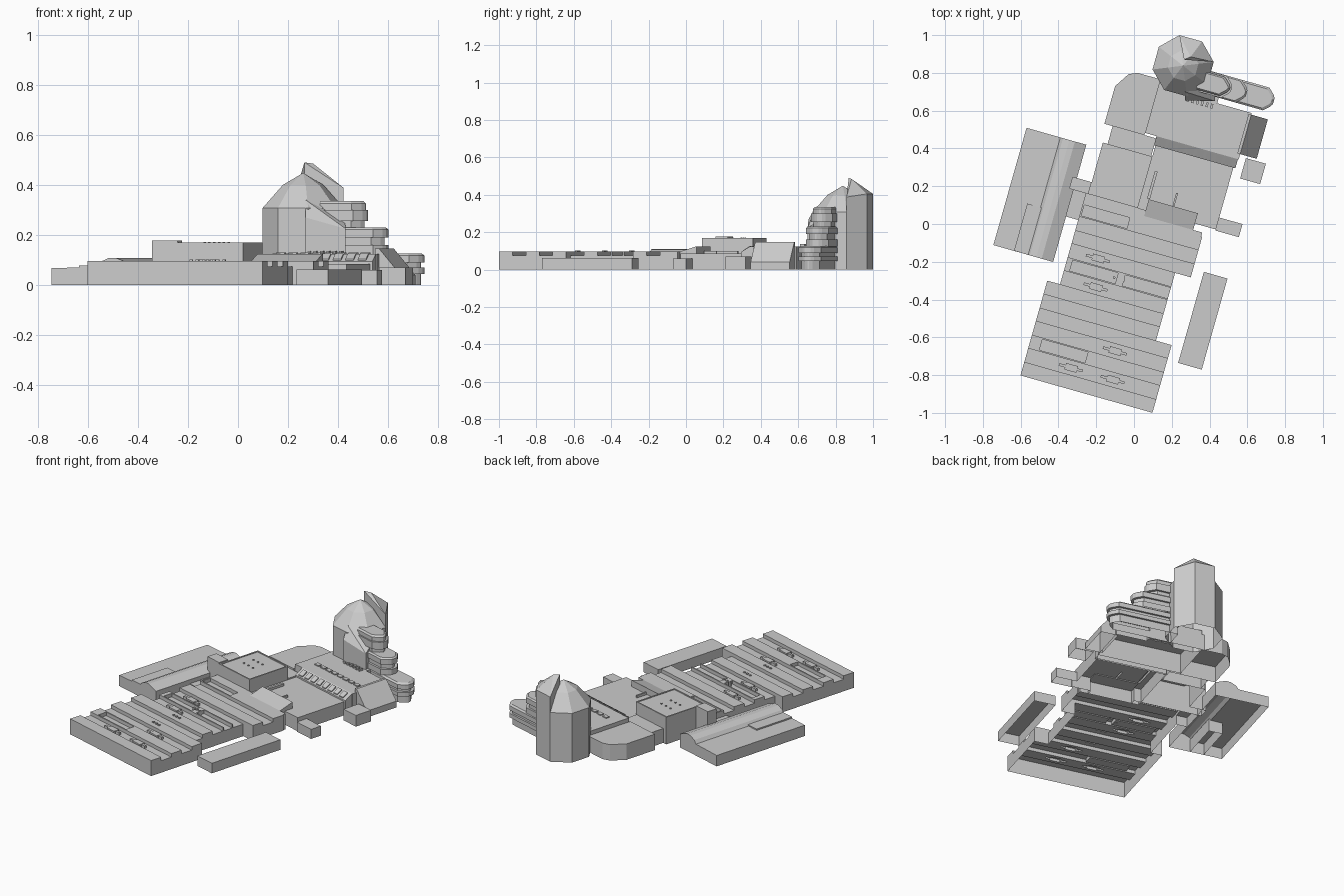
import bpy, bmesh, math
from mathutils import Vector

if "Cube" in bpy.data.objects:
    bpy.data.objects.remove(bpy.data.objects["Cube"])

# The site is turned about 15.8 degrees: u runs across, v runs along it
A = math.radians(15.8)
C, S = math.cos(A), math.sin(A)


def P(u, v, z):
    return Vector((u * C + v * S, -u * S + v * C, z))


def finish(name, bm):
    bmesh.ops.remove_doubles(bm, verts=bm.verts[:], dist=1e-5)
    me = bpy.data.meshes.new(name)
    bm.to_mesh(me)
    bm.free()
    ob = bpy.data.objects.new(name, me)
    bpy.context.collection.objects.link(ob)
    return ob


def face(bm, pts):
    return bm.faces.new([bm.verts.new(p) for p in pts])


def shell(name, rects):
    """Open-bottom roof shell; later rectangles (u0,u1,v0,v1,z) overwrite earlier ones."""
    us = sorted({round(x, 4) for r in rects for x in r[:2]})
    vs = sorted({round(x, 4) for r in rects for x in r[2:4]})

    def height(i, j):
        if not (0 <= i < len(us) - 1 and 0 <= j < len(vs) - 1):
            return 0
        u, v = (us[i] + us[i + 1]) / 2, (vs[j] + vs[j + 1]) / 2
        z = 0
        for r in rects:
            if r[0] < u < r[1] and r[2] < v < r[3]:
                z = r[4]
        return z
    bm = bmesh.new()
    for i in range(len(us) - 1):
        for j in range(len(vs) - 1):
            z = height(i, j)
            if z == 0:
                continue
            ring = [(us[i], vs[j]), (us[i + 1], vs[j]), (us[i + 1], vs[j + 1]), (us[i], vs[j + 1])]
            face(bm, [P(*p, z) for p in ring])
            for k, (di, dj) in enumerate(((0, -1), (1, 0), (0, 1), (-1, 0))):
                low = height(i + di, j + dj)
                if low < z:
                    a, b = ring[k], ring[(k + 1) % 4]
                    face(bm, [P(*a, low), P(*b, low), P(*b, z), P(*a, z)])
    return finish(name, bm)


def hull(name, pts):
    """Convex block from points, without its ground face."""
    bm = bmesh.new()
    for p in pts:
        bm.verts.new(p)
    bmesh.ops.convex_hull(bm, input=bm.verts[:])
    bmesh.ops.recalc_face_normals(bm, faces=bm.faces[:])
    ground = [f for f in bm.faces if all(v.co.z < 1e-4 for v in f.verts)]
    bmesh.ops.delete(bm, geom=ground, context='FACES')
    bmesh.ops.dissolve_limit(bm, angle_limit=0.01, verts=bm.verts[:], edges=bm.edges[:])
    return finish(name, bm)


def extrude(name, prof, v0, v1):
    """Profile of (u,z) points, left to right, swept along v."""
    bm = bmesh.new()
    for (a, za), (b, zb) in zip(prof, prof[1:]):
        face(bm, [P(a, v0, za), P(b, v0, zb), P(b, v1, zb), P(a, v1, za)])
    face(bm, [P(u, v0, z) for u, z in reversed(prof)])
    face(bm, [P(u, v1, z) for u, z in prof])
    return finish(name, bm)


def tier(name, u0, u1, v0, v1, rings):
    """Turret storey with chamfered outer end; rings are (z, inset)."""
    bm = bmesh.new()
    loops = []
    for z, t in rings:
        a, b, e, c = v0 + t, v1 - t, u1 - t, 0.042
        loops.append([P(*p, z) for p in ((u0, a), (e - c, a), (e - c * .25, a + c * .7),
                                         (e, a + c * 1.1), (e, b - c * 1.1),
                                         (e - c * .25, b - c * .7), (e - c, b), (u0, b))])
    for lo, hi in zip(loops, loops[1:]):
        for k in range(8):
            m = (k + 1) % 8
            face(bm, [lo[k], lo[m], hi[m], hi[k]])
    face(bm, loops[-1])
    return finish(name, bm)


# Long hall: alternating high and low roof strips with stepped outline
W, V0, HI, LO = 0.0745, -0.935, 0.097, 0.075
rects = []
for i in range(13):
    left = -0.36 if i < 7 else -0.29
    right = 0.366 if i < 5 or i > 9 else 0.28
    rects.append((left, right, V0 + i * W, V0 + (i + 1) * W, HI if i % 2 == 0 else LO))
rects += [(-0.29, 0.36, 0.0335, 0.055, HI), (-0.29, 0.04, 0.055, 0.087, HI),
          (-0.36, -0.29, -0.06, 0.087, 0.06)]
for i, u in ((2, -0.30), (8, 0.03), (8, -0.26), (12, -0.28)):      # sunken roof wells
    v = V0 + i * W
    rects.append((u, u + 0.25, v + 0.008, v + W - 0.008, LO))
for i, u in ((1, -0.18), (1, 0.05), (3, 0.02), (7, -0.17), (9, -0.2)):   # forked ducts
    v = V0 + (i + 0.5) * W
    rects += [(u, u + 0.13, v - 0.007, v + 0.007, 0.09),
              (u + 0.035, u + 0.1, v - 0.018, v + 0.018, 0.092)]
for i in (4, 6, 8):                                                # small vents
    for k in range(3):
        u, v = -0.03 + k * 0.026, V0 + (i + 0.5) * W
        rects.append((u, u + 0.012, v - 0.006, v + 0.006, 0.103))
shell("long_hall", rects)

# Tall central block with side stair block
shell("central_block", [(-0.276, -0.004, 0.087, 0.37, 0.17), (-0.268, -0.012, 0.095, 0.362, 0.166),
                        (-0.381, -0.276, 0.087, 0.152, 0.178)]
      + [(-0.2 + 0.04 * k, -0.192 + 0.04 * k, 0.2 + w, 0.208 + w, 0.172)
         for k in range(3) for w in (0, 0.07)])

# Middle block, walkway and entrance links
shell("middle_block", [(-0.004, 0.425, 0.055, 0.44, 0.085), (0.31, 0.425, 0.055, 0.09, 0.0),
                       (0.425, 0.553, 0.084, 0.156, 0.06),
                       (0.03, 0.045, 0.15, 0.3, 0.1), (0.17, 0.18, 0.15, 0.22, 0.1)])
hull("sloped_roof_light", [P(u, v, z) for u in (0.04, 0.31)
                           for v, z in ((0.055, 0.08), (0.055, 0.097), (0.147, 0.125), (0.147, 0.08))])

# North building: low west wing, main roof and sloped glazing along its front
wing = [(-0.295, 0.468), (-0.075, 0.468), (-0.075, 0.775), (-0.2, 0.775), (-0.244, 0.755), (-0.295, 0.675)]
hull("west_wing", [P(u, v, z) for u, v in wing for z in (0, 0.1)])
shell("wing_link", [(-0.25, -0.01, 0.37, 0.468, 0.09)])
shell("north_building", [(-0.075, 0.44, 0.48, 0.775, 0.125), (0.25, 0.44, 0.735, 0.775, 0)]
      + [(0.0 + k * 0.05, 0.034 + k * 0.05, 0.56, 0.585, 0.131) for k in range(8)]
      + [(0.09 + k * 0.026, 0.102 + k * 0.026, 0.7, 0.725, 0.137) for k in range(6)])
hull("sloped_glazing", [P(u, v, z) for u in (-0.012, 0.436)
                        for v, z in ((0.43, 0), (0.43, 0.095), (0.48, 0.125), (0.48, 0))])
for k in range(8):
    u = 0.01 + k * 0.052
    hull("glazing_panel", [P(u + a, v, z) for a in (0, 0.034)
                           for v, z in ((0.436, 0.096), (0.436, 0.105), (0.47, 0.126), (0.47, 0.116))])

# West shed with ridge roof, east shed, east annexes
extrude("west_shed", [(-0.686, 0), (-0.686, 0.068), (-0.5, 0.072), (-0.485, 0.092), (-0.45, 0.108),
                      (-0.42, 0.109), (-0.357, 0.085), (-0.357, 0)], -0.31, 0.335)
shell("west_shed_platform", [(-0.573, -0.488, -0.309, -0.05, 0.079)])
shell("east_shed", [(0.425, 0.555, -0.644, -0.143, 0.063)])
extrude("sloped_annex", [(0.425, 0), (0.425, 0.147), (0.44, 0.147), (0.531, 0.04), (0.531, 0)], 0.509, 0.726)
shell("small_annex", [(0.475, 0.585, 0.385, 0.497, 0.07)])

# Stepped turret terraces
tier("turret_low", 0.12, 0.535, 0.765, 0.89,
     [(0, .012), (.045, .012), (.045, 0), (.07, 0), (.07, .012), (.09, .012), (.09, 0), (.118, 0), (.127, .01)])
tier("turret_middle", 0.12, 0.385, 0.765, 0.89,
     [(.125, 0), (.16, 0), (.16, .012), (.19, .012), (.19, 0), (.222, 0), (.23, .008)])
tier("turret_high", 0.12, 0.302, 0.768, 0.888,
     [(.23, .012), (.255, .012), (.255, 0), (.3, 0), (.3, .008), (.325, .008), (.335, .016)])

# Octagonal tower: walls, two-pitch roof and a raised fin on the back right
CX, CY, R = 0.26, 0.838, 0.163


def ring(k, r, z):
    a = math.radians(97 + 45 * k)
    return Vector((CX + r * math.cos(a), CY + r * math.sin(a), z))


bm = bmesh.new()
for k in range(8):
    for (r0, z0), (r1, z1) in (((R, 0), (R, .308)), ((R, .308), (R * .5, .4))):
        face(bm, [ring(k, r0, z0), ring(k + 1, r0, z0), ring(k + 1, r1, z1), ring(k, r1, z1)])
    face(bm, [ring(k, R * .5, .4), ring(k + 1, R * .5, .4), Vector((CX, CY, .448))])
finish("tower", bm)
apex = (0.265, 0.87)
hull("tower_fin", [ring(0, R, .3), ring(-1, R, .3), ring(-2, R, .3), ring(0, R, .405), ring(-1, R, .405),
                   ring(-2, R, .388), Vector((*apex, .3)), Vector((*apex, .49)), Vector((.3, .885, .485))])
hull("tower_shoulder", [Vector((x, y, z)) for x, y, t in ((.27, .655, .27), (.43, .65, .225),
                                                         (.42, .79, .3), (.27, .70, .34))
                        for z in (.12, t)])
